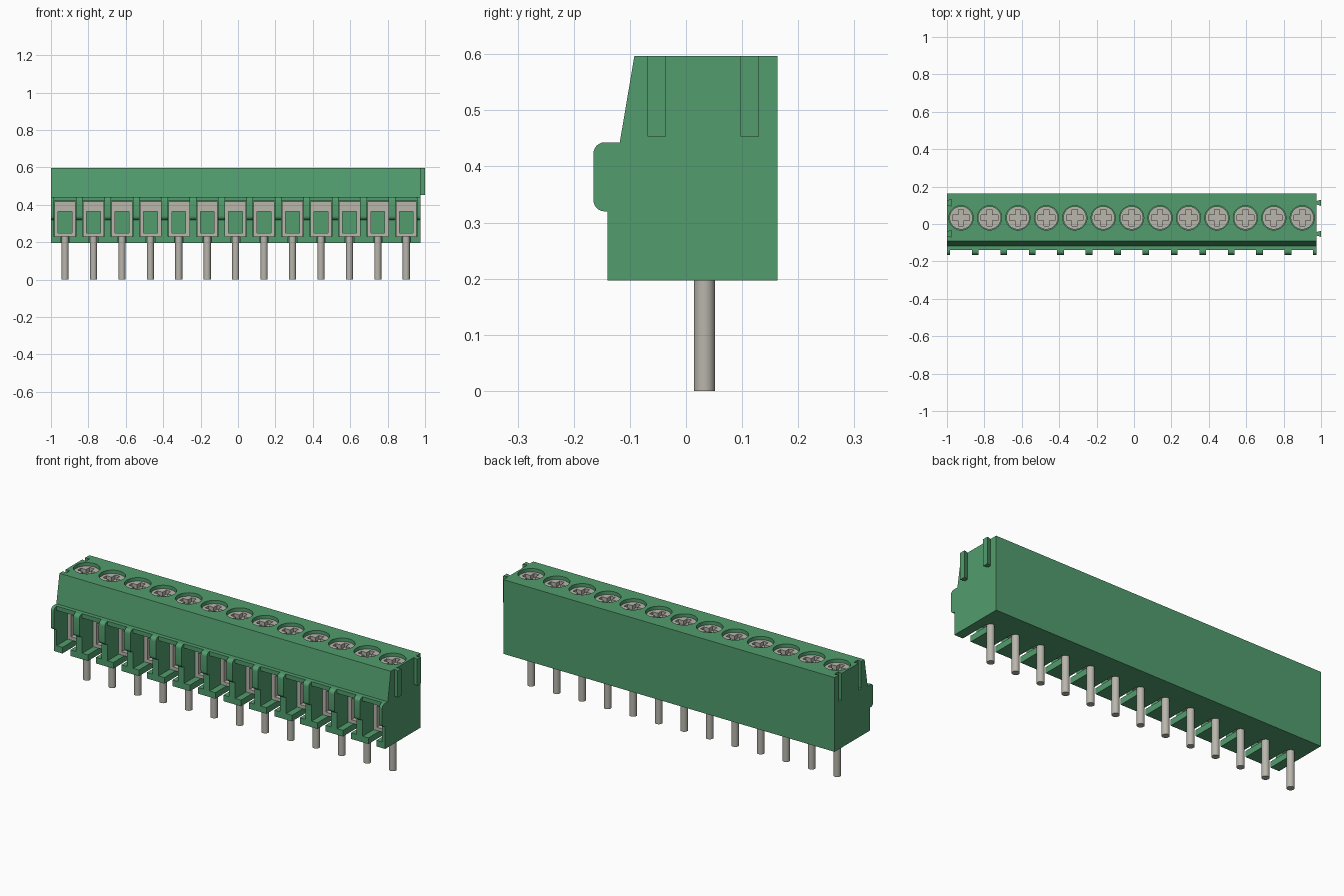
import bpy, bmesh, math
from mathutils import Matrix, Vector

cube = bpy.data.objects.get("Cube")
if cube:
    bpy.data.objects.remove(cube, do_unlink=True)


def material(name, rgb, rough):
    m = bpy.data.materials.new(name)
    m.use_nodes = True
    m.diffuse_color = (*rgb, 1)
    b = m.node_tree.nodes["Principled BSDF"]
    b.inputs["Base Color"].default_value = (*rgb, 1)
    b.inputs["Roughness"].default_value = rough
    return m


GREEN = material("green plastic", (0.085, 0.34, 0.155), 0.5)
METAL = material("grey metal", (0.48, 0.465, 0.41), 0.5)

# Main dimensions
POLES, PITCH = 13, 0.152
X0, X1 = -1.0, 0.975
MID = (X0 + X1) / 2
CELLS = [MID + (i - (POLES - 1) / 2) * PITCH for i in range(POLES)]
BASE, TOP = 0.197, 0.597
PIN_Y = 0.033
CELL_W = 0.116


def box(bm, x0, x1, y0, y1, z0, z1):
    mat = Matrix.Translation(((x0 + x1) / 2, (y0 + y1) / 2, (z0 + z1) / 2))
    mat = mat @ Matrix.Diagonal((x1 - x0, y1 - y0, z1 - z0, 1))
    bmesh.ops.create_cube(bm, size=1, matrix=mat)


def cylinder(bm, x, y, z0, z1, r, n=32):
    bmesh.ops.create_cone(bm, cap_ends=True, segments=n, radius1=r, radius2=r,
                          depth=z1 - z0,
                          matrix=Matrix.Translation((x, y, (z0 + z1) / 2)))


def prism(bm, points, offset):
    """Extrude a closed outline along offset."""
    face = bm.faces.new([bm.verts.new(p) for p in points])
    ext = bmesh.ops.extrude_face_region(bm, geom=[face])
    verts = [g for g in ext["geom"] if isinstance(g, bmesh.types.BMVert)]
    bmesh.ops.translate(bm, vec=Vector(offset), verts=verts)


def finish(bm, name, mat, smooth=False):
    bmesh.ops.recalc_face_normals(bm, faces=bm.faces[:])
    me = bpy.data.meshes.new(name)
    bm.to_mesh(me)
    bm.free()
    me.materials.append(mat)
    ob = bpy.data.objects.new(name, me)
    bpy.context.collection.objects.link(ob)
    if smooth:
        shade(ob)
    return ob


def shade(ob):
    bpy.ops.object.select_all(action='DESELECT')
    ob.select_set(True)
    bpy.context.view_layer.objects.active = ob
    bpy.ops.object.shade_smooth_by_angle(angle=math.radians(30))


def cut(ob, cutters):
    """Subtract the cutters from ob, then discard them."""
    for c in cutters:
        c.hide_render = True
        mod = ob.modifiers.new("cut", 'BOOLEAN')
        mod.operation = 'DIFFERENCE'
        mod.solver = 'EXACT'
        mod.object = c
    bpy.context.view_layer.update()
    dg = bpy.context.evaluated_depsgraph_get()
    me = bpy.data.meshes.new_from_object(ob.evaluated_get(dg))
    ob.modifiers.clear()
    ob.data = me
    for c in cutters:
        bpy.data.objects.remove(c, do_unlink=True)


def dovetails(bm, x, depth, grow=0.0, lift=0.0):
    """Two vertical keys, wider at their outer edge."""
    for y in (-0.0525, 0.1135):
        a, b = 0.009 + grow, 0.0165 + grow
        prism(bm, [(x, y - a, 0.453), (x + depth, y - b, 0.453),
                   (x + depth, y + b, 0.453), (x, y + a, 0.453)],
              (0, 0, TOP + lift - 0.453))


# Housing with a sloped upper front
bm = bmesh.new()
profile = [(-0.14, BASE), (0.163, BASE), (0.163, TOP), (-0.092, TOP),
           (-0.118, 0.443), (-0.14, 0.443)]
prism(bm, [(X0, y, z) for y, z in profile], (X1 - X0, 0, 0))
housing = finish(bm, "housing", GREEN)

# Wire openings, screw wells and key grooves
bm = bmesh.new()
for x in CELLS:
    box(bm, x - CELL_W / 2, x + CELL_W / 2, -0.2, 0.0, 0.23, 0.42)
    cylinder(bm, x, PIN_Y, 0.55, 0.65, 0.065)
dovetails(bm, X0 - 0.0005, 0.025, 0.001, 0.02)
openings = finish(bm, "opening_cutter", GREEN)

# Floor slots that run from the front to the pins
bm = bmesh.new()
for x in CELLS:
    box(bm, x - 0.024, x + 0.024, -0.2, PIN_Y, 0.15, 0.24)
slots = finish(bm, "slot_cutter", GREEN)
cut(housing, [openings, slots])
shade(housing)

# Rounded noses on the front of each divider wall
bm = bmesh.new()
r, y0, z0, z1 = 0.02, -0.165, 0.32, 0.443
outline = [(-0.118, z0), (-0.118, z1)]
for cz, start in ((z1 - r, 90), (z0 + r, 180)):
    for k in range(7):
        a = math.radians(start + k * 15)
        outline.append((y0 + r + r * math.cos(a), cz + r * math.sin(a)))
edges = [X0] + [x + s * CELL_W / 2 for x in CELLS for s in (-1, 1)] + [X1]
for a, b in zip(edges[::2], edges[1::2]):
    prism(bm, [(a, y, z) for y, z in outline], (b - a, 0, 0))
finish(bm, "divider_noses", GREEN, True)

# Interlocking keys on the left end
bm = bmesh.new()
dovetails(bm, X1, 0.025)
finish(bm, "end_keys", GREEN)

# Metal clamp frames inside the wire openings
bm = bmesh.new()
for x in CELLS:
    w, h, ya, yb = 0.056, 0.037, -0.05, 0.0
    for s in (-1, 1):
        box(bm, *sorted((x + s * w, x + s * h)), ya, yb, 0.232, 0.418)
    box(bm, x - h, x + h, ya, yb, 0.365, 0.418)
    box(bm, x - h, x + h, ya, yb, 0.232, 0.25)
finish(bm, "clamp_frames", METAL)

# Solder pins
bm = bmesh.new()
for x in CELLS:
    cylinder(bm, x, PIN_Y, 0, 0.24, 0.019, 24)
finish(bm, "pins", METAL, True)

# Screw heads with cross recesses
bm = bmesh.new()
for x in CELLS:
    cylinder(bm, x, PIN_Y, 0.545, 0.58, 0.062)
screws = finish(bm, "screws", METAL)
bm = bmesh.new()
a, b = 0.045, 0.014
cross = [(-b, -a), (b, -a), (b, -b), (a, -b), (a, b), (b, b),
         (b, a), (-b, a), (-b, b), (-a, b), (-a, -b), (-b, -b)]
for x in CELLS:
    prism(bm, [(x + u, PIN_Y + v, 0.558) for u, v in cross], (0, 0, 0.06))
cut(screws, [finish(bm, "cross_cutter", METAL)])
shade(screws)
